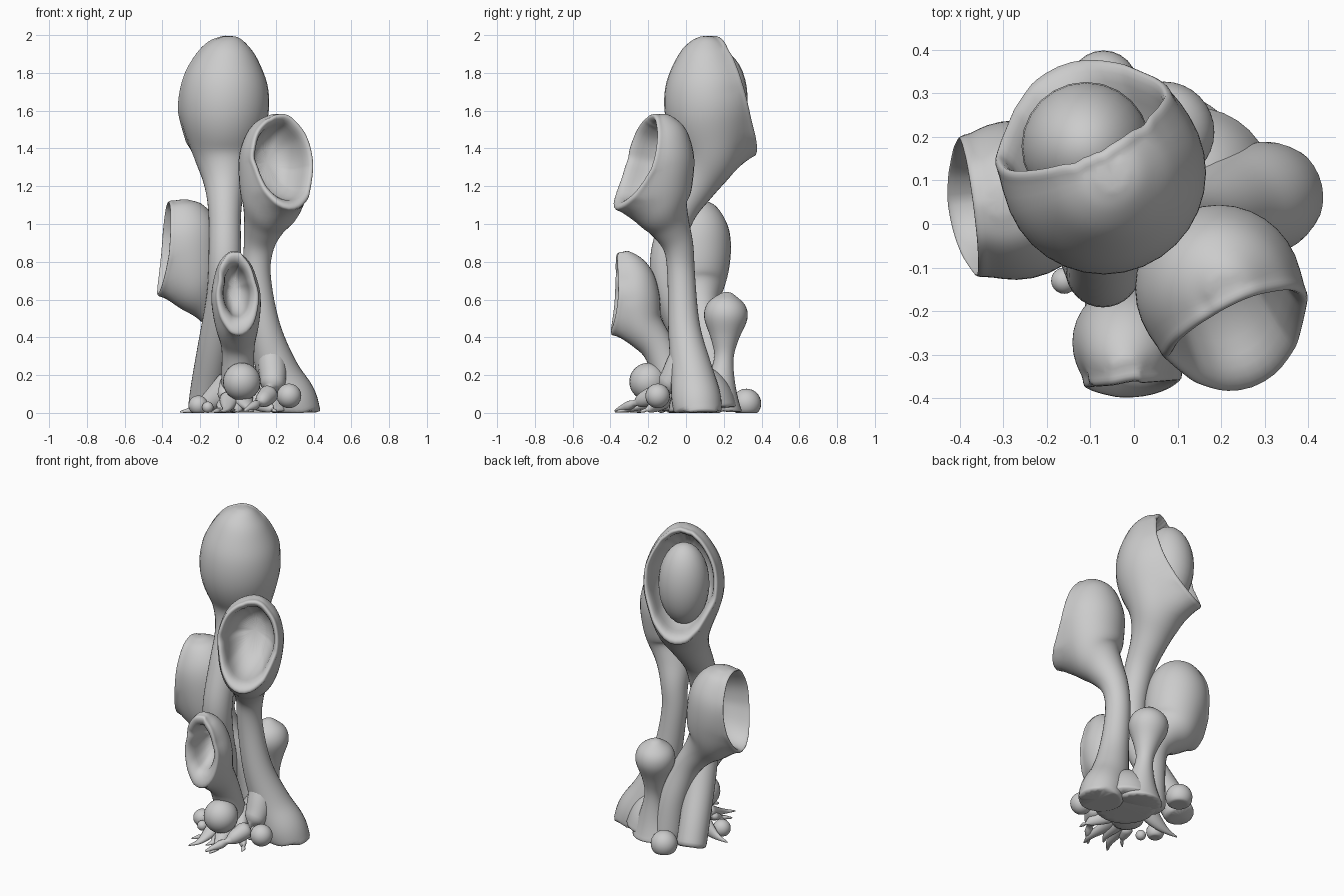
import bpy, bmesh, math
from mathutils import Vector

old = bpy.data.objects.get("Cube")
if old:
    bpy.data.objects.remove(old, do_unlink=True)

grey = bpy.data.materials.new("clay_grey")
grey.use_nodes = True
grey.diffuse_color = (0.6, 0.6, 0.6, 1)
grey.node_tree.nodes["Principled BSDF"].inputs["Base Color"].default_value = (0.6, 0.6, 0.6, 1)


def spline(points, steps):
    """Catmull-Rom through (x, y, z, radius) points."""
    p = [Vector(q) for q in points]
    p = [p[0] * 2 - p[1]] + p + [p[-1] * 2 - p[-2]]
    out = []
    for i in range(1, len(p) - 2):
        a, b, c, d = p[i - 1:i + 3]
        for s in range(steps):
            t = s / steps
            out.append(0.5 * (2 * b + (c - a) * t + (2 * a - 5 * b + 4 * c - d) * t ** 2
                              + (3 * b - a - 3 * c + d) * t ** 3))
    return out + [p[-2]]


def loft(points, sides=16, steps=4, flat=1.0):
    """Closed tube of varying radius along a smooth path."""
    bm = bmesh.new()
    path = spline(points, steps)
    rings = []
    for i, q in enumerate(path):
        tangent = path[min(i + 1, len(path) - 1)].xyz - path[max(i - 1, 0)].xyz
        up = tangent.normalized()
        ref = Vector((0, 1, 0)) if abs(up.y) < 0.8 else Vector((0, 0, 1))
        side = ref.cross(up).normalized()
        other = up.cross(side)
        r = max(q.w, 0.004)
        ring = []
        for k in range(sides):
            a = math.tau * k / sides
            v = q.xyz + side * (r * math.cos(a)) + other * (r * flat * math.sin(a))
            v.z = max(v.z, 0)
            ring.append(bm.verts.new(v))
        rings.append(ring)
    for lo, hi in zip(rings, rings[1:]):
        for k in range(sides):
            n = (k + 1) % sides
            bm.faces.new((lo[k], lo[n], hi[n], hi[k]))
    bm.faces.new(rings[0][::-1])
    bm.faces.new(rings[-1])
    return bm


def open_mouth(bm, point, normal, lip, depth, inner=0.82):
    """Cut the bulb by a plane, then roll a lip and a hollow from the cut edge."""
    n = Vector(normal).normalized()
    bmesh.ops.bisect_plane(bm, geom=bm.verts[:] + bm.edges[:] + bm.faces[:],
                           plane_co=point, plane_no=n, clear_outer=True)
    bmesh.ops.remove_doubles(bm, verts=bm.verts[:], dist=0.012)
    rim = [e for e in bm.edges if e.is_boundary]
    verts = {v for e in rim for v in e.verts}
    centre = sum((v.co for v in verts), Vector()) / len(verts)
    low = min(v.co.z for v in verts)
    # the lower part of the rim juts forward
    for v in verts:
        t = max(0, (centre.z - v.co.z) / (centre.z - low))
        v.co += n * lip * t * t
    shape = {v: v.co - centre for v in verts}
    steps = [(1.01, 0.015), (0.97, 0.028), ((1 + inner) / 2, 0.028), (inner, 0), (inner * 0.97, -0.3 * depth),
             (inner * 0.8, -0.7 * depth), (inner * 0.4, -0.97 * depth)]
    for scale, shift in steps:
        new = bmesh.ops.extrude_edge_only(bm, edges=rim)["geom"]
        fresh = {v for v in new if isinstance(v, bmesh.types.BMVert)}
        moved = {}
        for v in fresh:
            src = next(e.other_vert(v) for e in v.link_edges if e.other_vert(v) in shape)
            moved[v] = shape[src]
            v.co = centre + shape[src] * scale + n * shift
        shape = moved
        rim = [e for e in new if isinstance(e, bmesh.types.BMEdge) and all(v in fresh for v in e.verts)]
    bmesh.ops.holes_fill(bm, edges=rim, sides=0)


def finish(name, bm, levels=1):
    bmesh.ops.recalc_face_normals(bm, faces=bm.faces[:])
    mesh = bpy.data.meshes.new(name)
    bm.to_mesh(mesh)
    bm.free()
    mesh.materials.append(grey)
    for f in mesh.polygons:
        f.use_smooth = True
    obj = bpy.data.objects.new(name, mesh)
    bpy.context.collection.objects.link(obj)
    if levels:
        mod = obj.modifiers.new("smooth", 'SUBSURF')
        mod.levels = mod.render_levels = levels


def ball(name, centre, radius, stretch=1.0):
    bm = bmesh.new()
    bmesh.ops.create_uvsphere(bm, u_segments=24, v_segments=16, radius=radius)
    for v in bm.verts:
        v.co.z *= stretch
        v.co += Vector(centre)
        v.co.z = max(v.co.z, 0)
    finish(name, bm, 0)


# Tall pod with the egg, on a stalk that bows forward
bm = loft([(-.18, .21, 0, .09), (-.16, .14, .15, .09), (-.12, .02, .38, .09), (-.08, -.08, .62, .088),
           (-.07, -.105, .82, .088), (-.07, -.04, 1.05, .088), (-.07, .06, 1.22, .115), (-.07, .125, 1.38, .178),
           (-.07, .12, 1.58, .237), (-.065, .115, 1.75, .227), (-.055, .11, 1.89, .16),
           (-.05, .11, 1.965, .09), (-.05, .11, 1.995, .03)])
open_mouth(bm, (-.115, .205, 1.65), (-.38, .8, .2), .08, .25, .85)
finish("tall_pod", bm)
ball("egg", (-.11, .178, 1.665), .148, 1.7)

# Pod on the front left stalk
bm = loft([(.33, .07, -.05, .12), (.285, .055, .07, .135), (.21, .03, .22, .115), (.14, -.01, .45, .087),
           (.1, -.025, .72, .075), (.11, -.04, .88, .082), (.14, -.09, 1.0, .115), (.175, -.14, 1.1, .165),
           (.19, -.15, 1.22, .19), (.195, -.145, 1.36, .194), (.2, -.14, 1.48, .155),
           (.205, -.145, 1.55, .09), (.205, -.15, 1.58, .03)])
open_mouth(bm, (.215, -.225, 1.32), (.4, -.85, .22), .085, .2, .8)
finish("front_left_pod", bm)

# Pod on the right side
bm = loft([(.02, .16, 0, .1), (-.01, .14, .25, .085), (-.07, .1, .45, .08), (-.15, .075, .57, .1),
           (-.23, .055, .68, .16), (-.265, .055, .84, .187), (-.28, .055, .98, .175),
           (-.3, .055, 1.09, .11), (-.305, .055, 1.13, .03)])
open_mouth(bm, (-.357, .05, .87), (-1, -.13, .06), .03, .19, .9)
finish("right_pod", bm)

# Small front pod
bm = loft([(.01, -.04, 0, .1), (0, -.09, .2, .09), (0, -.15, .35, .09), (-.005, -.24, .47, .12),
           (-.01, -.27, .6, .135), (-.015, -.28, .7, .12), (-.02, -.315, .79, .085), (-.02, -.34, .85, .03)])
open_mouth(bm, (-.01, -.34, .65), (.08, -1, .0), .035, .15, .62)
finish("small_front_pod", bm)

# Closed bud at the back
finish("back_bud", loft([(.1, .16, 0, .15), (.1, .18, .13, .09), (.09, .2, .28, .052), (.08, .205, .39, .075),
                         (.07, .21, .5, .118), (.065, .215, .58, .1), (.06, .22, .64, .02)]))

# Mound joining the stalks
finish("base_mound", loft([(.14, .09, 0, .19), (.13, .08, .09, .17), (.1, .06, .18, .12), (.08, .04, .24, .03)]))

# Round spores round the foot
for i, (x, y, z, r) in enumerate([(.02, -.2, .165, .1), (.27, -.15, .09, .065), (-.21, -.06, .04, .052),
                                  (-.07, .32, .05, .078), (-.16, -.13, .03, .03)]):
    ball(f"spore_{i + 1}", (x, y, z), r)

# Large root sweeping forward from the left stalk
finish("front_root", loft([(.15, .01, .42, .05), (.18, -.03, .26, .08), (.18, -.11, .13, .065),
                           (.12, -.25, .06, .04), (.03, -.38, .01, .006)], sides=10))

# Tapered roots spreading from the middle
tips = [(-.31, .02), (-.14, -.27), (-.1, -.36), (.06, -.38), (.2, -.25), (-.02, -.3)]
for i, (x, y) in enumerate(tips):
    finish(f"root_{i + 1}", loft([(x * .1, y * .1, .16, .09), (x * .45, y * .45, .07, .06),
                                  (x * .8 + .02, y * .8, .02, .025), (x, y, .005, .004)],
                                 sides=8, flat=.7))
